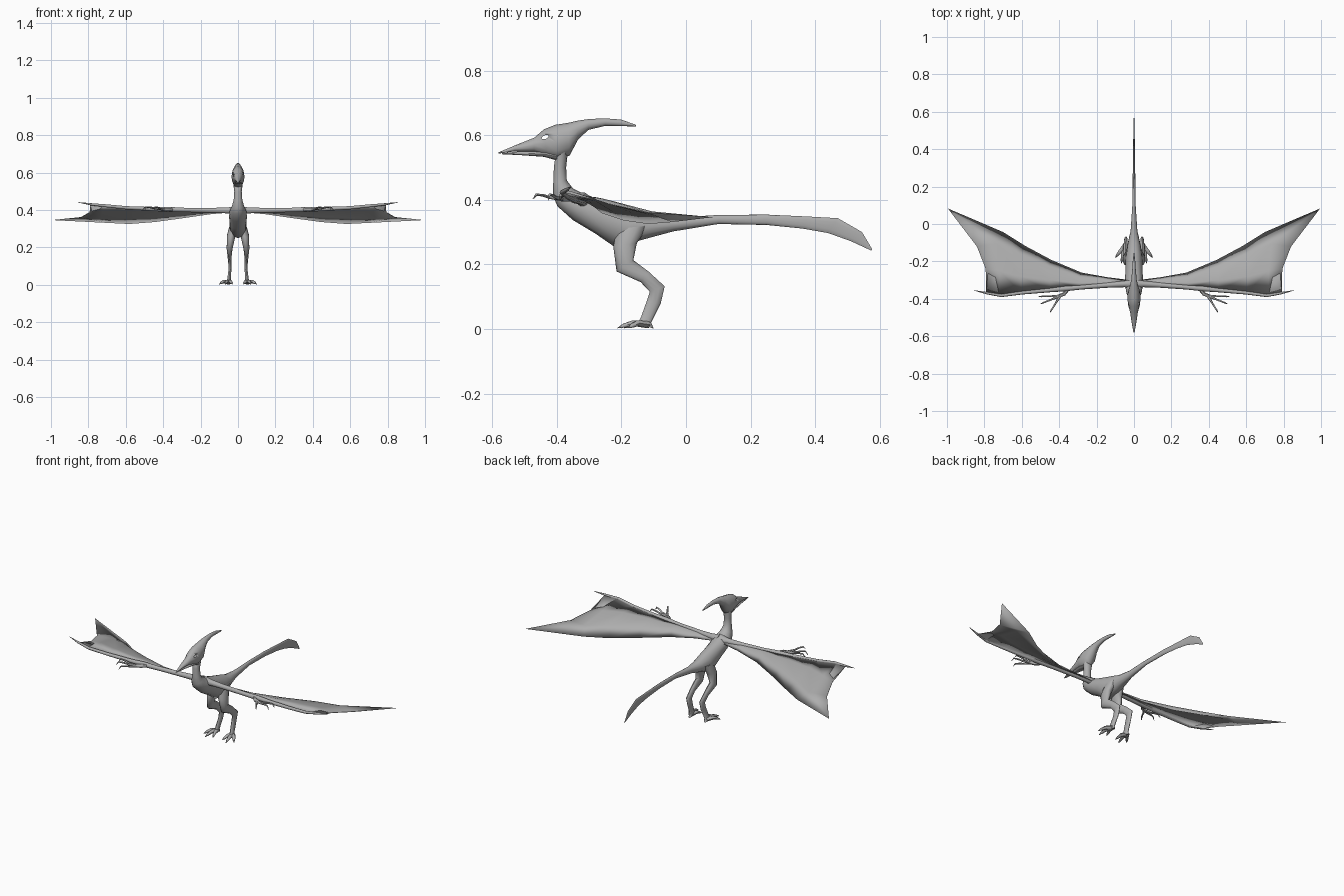
import bpy, bmesh, math
from mathutils import Vector

GREY = bpy.data.materials.new("grey skin")
GREY.diffuse_color = (0.42, 0.42, 0.42, 1)


def add_object(name, bm, mirror=False, sharp=60):
    bmesh.ops.recalc_face_normals(bm, faces=bm.faces)
    mesh = bpy.data.meshes.new(name)
    bm.to_mesh(mesh)
    bm.free()
    mesh.materials.append(GREY)
    mesh.shade_smooth()
    mesh.set_sharp_from_angle(angle=math.radians(sharp))
    ob = bpy.data.objects.new(name, mesh)
    bpy.context.collection.objects.link(ob)
    if mirror:
        ob.modifiers.new("mirror", "MIRROR").use_mirror_merge = False
    return ob


def skin(bm, rings):
    """Bridge rings of points and cap both ends."""
    rows = [[bm.verts.new(p) for p in r] for r in rings]
    n = len(rows[0])
    for a, b in zip(rows, rows[1:]):
        for i in range(n):
            j = (i + 1) % n
            bm.faces.new((a[i], a[j], b[j], b[i]))
    bm.faces.new(rows[0])
    bm.faces.new(rows[-1])


def profile_loft(name, stations, mirror=False, n=12):
    """Stations: y and z of one edge, y and z of the other, half width, centre x."""
    rings = []
    for y1, z1, y2, z2, w, cx in stations:
        c = Vector((cx, (y1 + y2) / 2, (z1 + z2) / 2))
        h = Vector((0, (y1 - y2) / 2, (z1 - z2) / 2))
        rings.append([c + h * math.cos(t) + Vector((w * math.sin(t), 0, 0))
                      for t in (2 * math.pi * i / n for i in range(n))])
    bm = bmesh.new()
    skin(bm, rings)
    return add_object(name, bm, mirror=mirror)


def tubes(name, paths, n=8):
    """Each path is a list of x, y, z, radius; result is mirrored."""
    bm = bmesh.new()
    for path in paths:
        pts = [Vector(p[:3]) for p in path]
        rings = []
        for i, p in enumerate(pts):
            d = pts[min(i + 1, len(pts) - 1)] - pts[max(i - 1, 0)]
            q = d.to_track_quat('Z', 'Y')
            r = path[i][3]
            rings.append([p + q @ Vector((r * math.cos(t), r * math.sin(t), 0))
                          for t in (2 * math.pi * k / n for k in range(n))])
        skin(bm, rings)
    return add_object(name, bm, mirror=True)


# Neck, torso and tail in one sweep: top edge, bottom edge, half width
profile_loft("body", [(*s, 0) for s in (
    (-.365, .555, -.405, .530, .026), (-.371, .500, -.409, .500, .020),
    (-.369, .460, -.411, .450, .023), (-.350, .435, -.411, .410, .032),
    (-.320, .420, -.398, .380, .043), (-.270, .402, -.350, .337, .048),
    (-.210, .384, -.280, .295, .046), (-.150, .368, -.215, .250, .046),
    (-.100, .350, -.140, .275, .037), (-.030, .345, -.040, .302, .018),
    (.100, .353, .100, .325, .009), (.250, .354, .250, .322, .007),
    (.380, .348, .360, .311, .005), (.470, .343, .440, .297, .004),
    (.545, .300, .510, .272, .003), (.577, .246, .573, .243, .001))])

# Head with upper beak and swept crest
head = profile_loft("head_and_crest", [(*s, 0) for s in (
    (-.580, .547, -.580, .543, .003), (-.530, .568, -.530, .550, .012),
    (-.470, .592, -.470, .548, .021), (-.440, .618, -.430, .535, .031),
    (-.405, .632, -.400, .523, .035), (-.365, .638, -.360, .537, .033),
    (-.335, .645, -.335, .585, .024), (-.300, .650, -.303, .616, .015),
    (-.250, .652, -.250, .629, .010), (-.200, .648, -.200, .628, .007),
    (-.155, .632, -.155, .627, .002))])

profile_loft("lower_jaw", [(*s, 0) for s in (
    (-.570, .544, -.570, .541, .003), (-.510, .550, -.510, .538, .011),
    (-.440, .550, -.440, .533, .021), (-.400, .545, -.400, .522, .024))])

# Almond eye opening cut through the head
bm = bmesh.new()
skin(bm, [[Vector((x, -.436 + .011 * math.cos(t), .594 + .006 * math.sin(t) + .003 * math.cos(t)))
           for t in (2 * math.pi * k / 10 for k in range(10))] for x in (-.06, .06)])
cutter = add_object("eye_cutter", bm)
cutter.hide_render = True
cutter.hide_viewport = True
cut = head.modifiers.new("eye opening", "BOOLEAN")
cut.operation, cut.solver, cut.object = "DIFFERENCE", "EXACT", cutter

# Legs: front edge, back edge, half width, centre x
profile_loft("leg", (
    (-.215, .310, -.115, .320, .024, .022), (-.225, .255, -.152, .266, .024, .037),
    (-.215, .178, -.163, .213, .016, .045), (-.140, .145, -.115, .177, .012, .045),
    (-.112, .115, -.066, .132, .010, .043), (-.122, .085, -.078, .080, .008, .043),
    (-.140, .035, -.108, .020, .010, .048), (-.150, .018, -.100, .001, .012, .051)),
    mirror=True, n=10)

# Splayed toes ending in claws
tubes("toes", [[(.051, -.118, .013, .012),
                (.051 + (x - .051) * .5, -.118 + (y + .118) * .5, .018, .010),
                (.051 + (x - .051) * .8, -.118 + (y + .118) * .8, .010, .007),
                (x, y, .003, .001)]
               for x, y in ((.100, -.180), (.068, -.212), (.030, -.192))], n=6)

# Arm running along the leading edge to the pointed wing tip
tubes("arm", [[(.005, -.322, .396, .028), (.050, -.321, .398, .017),
               (.130, -.326, .398, .014), (.280, -.338, .400, .012),
               (.370, -.346, .403, .014), (.450, -.354, .405, .011),
               (.600, -.368, .412, .009), (.710, -.383, .423, .008),
               (.790, -.369, .431, .006), (.855, -.355, .441, .001)]], n=10)

# Palm and three hooked fingers beside the wrist
palm = (.395, -.385, .403)
fingers = [[(.355, -.352, .402, .009), (.375, -.375, .403, .010), (.410, -.388, .403, .008)]]
for tip in ((.510, -.388, .400), (.500, -.427, .398), (.450, -.474, .402)):
    def along(f, dz, r):
        return tuple(p + (t - p) * f for p, t in zip(palm, tip[:2])) + (palm[2] + dz, r)
    fingers.append([along(0, 0, .008), along(.4, .004, .005), along(.65, .011, .0045),
                    along(.88, .013, .004), (*tip, .001)])
tubes("fingers", fingers, n=6)

# Wing shell: rows from body to tip, each from leading to trailing edge,
# with the depth of the underside below the two middle points
rows = (
    (.004, .004, (.02, -.330, .400), (.02, -.320, .400), (.02, -.310, .395), (.02, -.300, .388)),
    (.006, .006, (.14, -.330, .402), (.14, -.315, .402), (.14, -.298, .393), (.14, -.285, .378)),
    (.007, .012, (.28, -.340, .404), (.28, -.315, .403), (.29, -.282, .388), (.28, -.260, .358)),
    (.010, .020, (.45, -.355, .407), (.45, -.300, .406), (.455, -.225, .382), (.44, -.193, .336)),
    (.012, .022, (.60, -.370, .414), (.61, -.280, .408), (.615, -.160, .378), (.58, -.118, .325)),
    (.008, .012, (.72, -.385, .424), (.72, -.250, .402), (.735, -.105, .364), (.70, -.043, .331)),
    (.003, .003, (.79, -.369, .430), (.793, -.240, .389), (.84, -.120, .362), (.995, .083, .346)))
down = Vector((0, 0, -1))
bm = bmesh.new()
skin(bm, [[Vector(a), Vector(b), Vector(c), Vector(d),
           Vector(c) + down * d2, Vector(b) + down * d1] for d1, d2, a, b, c, d in rows])
add_object("wing_membrane", bm, mirror=True, sharp=180)
